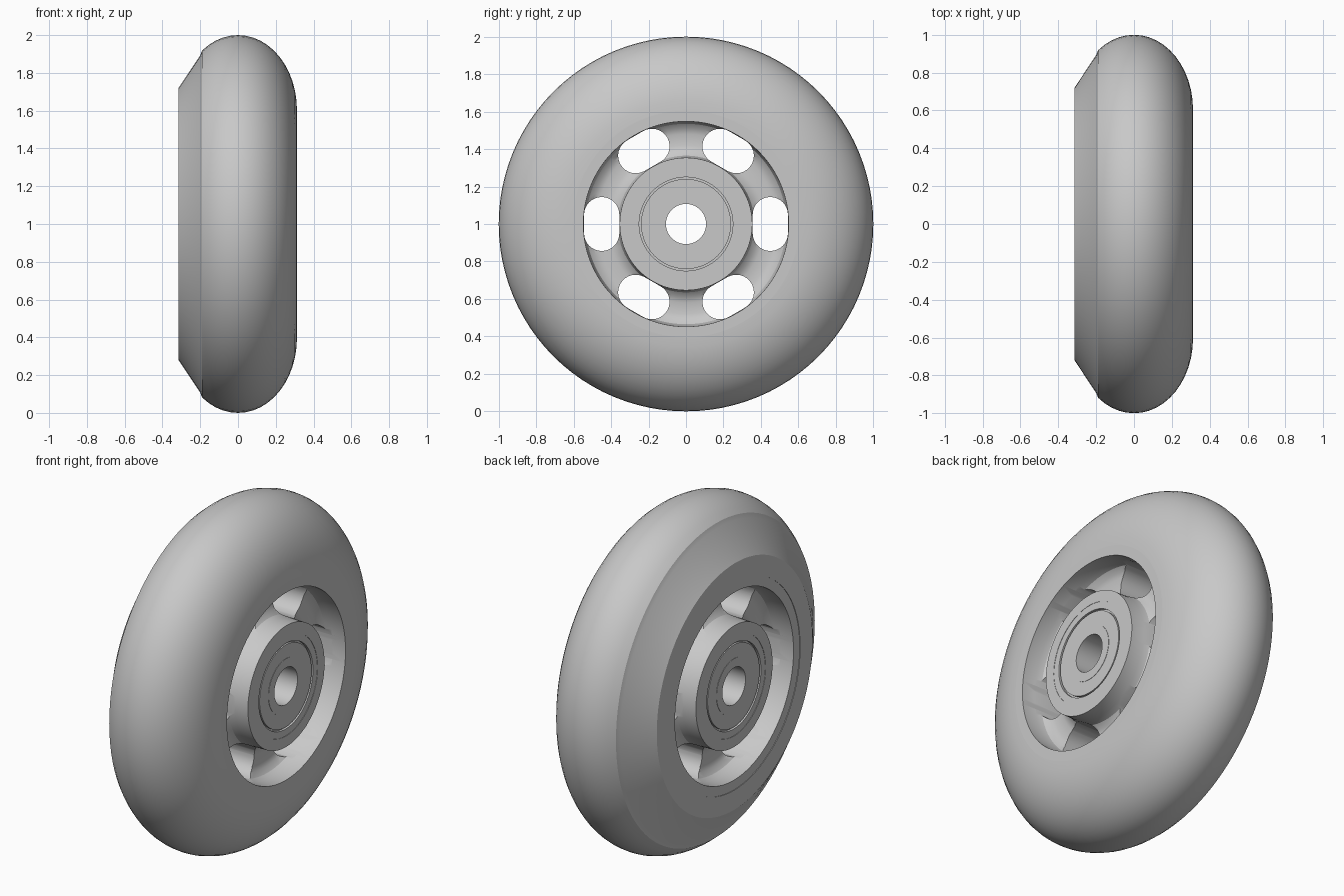
import bpy, bmesh, math
from mathutils import Matrix

cube = bpy.data.objects.get("Cube")
if cube:
    bpy.data.objects.remove(cube, do_unlink=True)

SEGMENTS = 96
HALF = 0.312

grey = bpy.data.materials.new("plain grey")
grey.use_nodes = True
colour = (0.58, 0.58, 0.58, 1)
grey.diffuse_color = colour
grey.node_tree.nodes["Principled BSDF"].inputs["Base Color"].default_value = colour


def make_object(name, bm):
    bmesh.ops.recalc_face_normals(bm, faces=bm.faces)
    mesh = bpy.data.meshes.new(name)
    bm.to_mesh(mesh)
    bm.free()
    mesh.materials.append(grey)
    ob = bpy.data.objects.new(name, mesh)
    ob.location.z = 1
    bpy.context.scene.collection.objects.link(ob)
    return ob


def smooth(ob):
    bpy.ops.object.select_all(action='DESELECT')
    ob.select_set(True)
    bpy.context.view_layer.objects.active = ob
    bpy.ops.object.shade_smooth_by_angle(angle=math.radians(28))


def lathe(name, profile):
    """Spin a closed (x, radius) profile around the axle."""
    bm = bmesh.new()
    rings = []
    for i in range(SEGMENTS):
        a = math.tau * i / SEGMENTS
        rings.append([bm.verts.new((x, r * math.cos(a), r * math.sin(a))) for x, r in profile])
    n = len(profile)
    for i, ring in enumerate(rings):
        after = rings[(i + 1) % SEGMENTS]
        for j in range(n):
            k = (j + 1) % n
            bm.faces.new((ring[j], ring[k], after[k], after[j]))
    return make_object(name, bm)


def ring(name, inner, outer, half):
    smooth(lathe(name, [(-half, inner), (half, inner), (half, outer), (-half, outer)]))


# Tyre: rounded tread, with a straight worn bevel on the right side
tread = []
for i in range(25):
    a = math.pi * i / 24
    x, r = HALF * math.cos(a), 0.605 + 0.395 * math.sin(a)
    if x > -0.19:
        tread.append((x, r))
smooth(lathe("tyre", tread + [(-0.2, 0.893), (-0.315, 0.72), (-0.315, 0.605)]))

# Wheel core: rim, filleted web and hub in one profile
side = [(HALF, 0.605), (HALF, 0.548), (0.23, 0.546), (0.195, 0.535), (0.173, 0.51),
        (0.165, 0.48), (0.165, 0.42), (0.173, 0.39), (0.195, 0.365), (0.23, 0.355),
        (HALF, 0.354), (HALF, 0.29)]
core = lathe("wheel_core", side + [(-x, r) for x, r in reversed(side)])

# Six rounded slots cut through the web
bm = bmesh.new()
for hole in range(6):
    turn = Matrix.Rotation(hole * math.tau / 6, 3, 'X')
    outline = []
    for end in (1, -1):
        for i in range(17):
            a = math.pi * i / 16
            y, z = 0.094 * math.cos(a) * end, (0.05 + 0.094 * math.sin(a)) * end
            outline.append((0.45 + y, z))
    sides = []
    for x in (-0.5, 0.5):
        verts = []
        for y, z in outline:
            v = bm.verts.new((x, y, z))
            v.co = turn @ v.co
            verts.append(v)
        bm.faces.new(verts)
        sides.append(verts)
    for i in range(len(outline)):
        k = (i + 1) % len(outline)
        bm.faces.new((sides[0][i], sides[0][k], sides[1][k], sides[1][i]))
cutter = make_object("slot_cutter", bm)
cutter.hide_render = True

cut = core.modifiers.new("slots", 'BOOLEAN')
cut.operation = 'DIFFERENCE'
cut.solver = 'EXACT'
cut.object = cutter
bpy.context.view_layer.update()
graph = bpy.context.evaluated_depsgraph_get()
finished = bpy.data.meshes.new_from_object(core.evaluated_get(graph))
core.modifiers.clear()
core.data = finished
bpy.data.objects.remove(cutter, do_unlink=True)
smooth(core)

# Bearing: races, seal groove and shield around the open bore
ring("bearing_outer_race", 0.25, 0.29, 0.31)
ring("bearing_seal_groove", 0.24, 0.25, 0.295)
ring("bearing_shield", 0.16, 0.24, 0.308)
ring("bearing_inner_race", 0.107, 0.16, 0.31)
